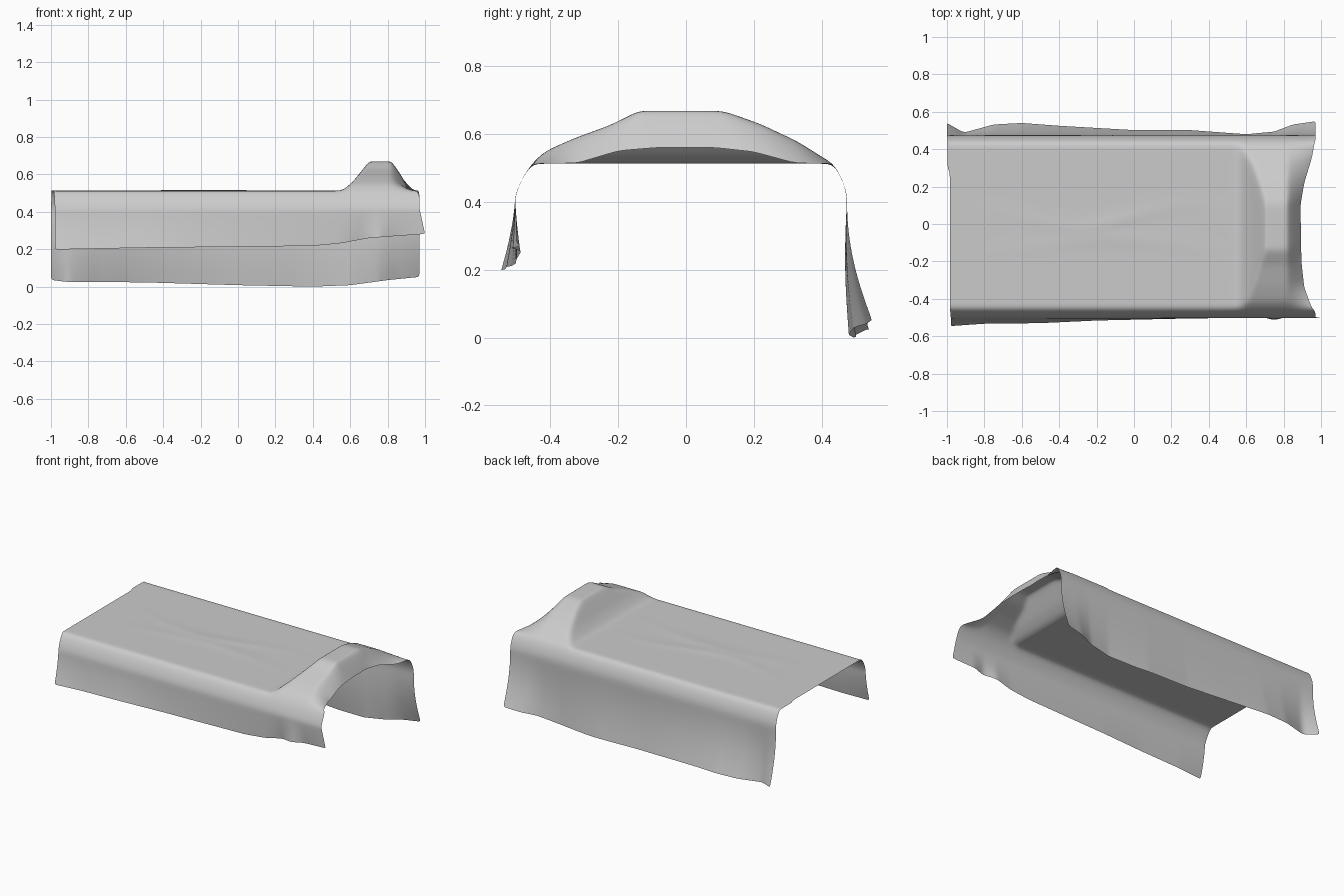
import bpy, bmesh, math

if "Cube" in bpy.data.objects:
    bpy.data.objects.remove(bpy.data.objects["Cube"])

def interp(x, pts):
    """Piecewise linear lookup in a list of (x, value) pairs."""
    if x <= pts[0][0]:
        return pts[0][1]
    for (a, va), (b, vb) in zip(pts, pts[1:]):
        if x <= b:
            return va + (vb - va) * (x - a) / (b - a)
    return pts[-1][1]

TOP = 0.513
# Hem curves along the length: sideways position and height
FRONT_Y = [(-1, -.547), (-.8, -.533), (-.5, -.53), (-.2, -.516), (.2, -.507), (.55, -.5),
           (.66, -.487), (.75, -.515), (.83, -.49), (1, -.5)]
FRONT_Z = [(-1, .198), (-.5, .208), (0, .213), (.4, .218), (.55, .232), (.7, .26), (1, .282)]
BACK_Y = [(-1, .54), (-.91, .488), (-.75, .532), (-.6, .54), (-.4, .525), (0, .502),
          (.3, .502), (.6, .48), (.75, .494), (.85, .532), (1, .553)]
BACK_Z = [(-1, .036), (-.92, .026), (-.5, .023), (0, .008), (.4, 0), (.6, .008), (.8, .035), (1, .055)]
# Pillow bump: height across the width, slope along the length, open edge at the head end
BUMP = [(-.455, 0), (-.42, .035), (-.33, .075), (-.22, .115), (-.14, .156), (.11, .156),
        (.22, .117), (.33, .065), (.42, .008), (.44, 0)]
RISE = [(.54, 0), (.57, .008), (.62, .055), (.70, .155), (.73, .2)]
END_Z = [(-.42, 0), (-.32, .002), (-.2, .038), (-.08, .048), (.08, .048), (.2, .035), (.32, .002), (.42, 0)]
END_X = [(-.5, .97), (-.42, .94), (-.34, .91), (-.2, .895), (.1, .89), (.22, .91), (.35, .95), (.45, .968)]

def length_map(b, left, right):
    """Stretch only the end portions so the sheet outline follows its edges."""
    if b > .6:
        return .6 + (b - .6) / .4 * (right - .6)
    if b < -.6:
        return -.6 + (b + .6) / .4 * (-.6 - left)
    return b

def top_point(b, y):
    end = interp(y, END_X)
    x = length_map(b, -.985 - .012 * (y > .3), end)
    h, e = interp(y, BUMP), min(interp(y, END_Z), interp(y, BUMP))
    z = min(h, interp(x, RISE))
    if x > .82:
        f = (x - .82) / (end - .82)
        z = h + (e - h) * f ** 1.1
    # Soft meandering wrinkles on the flat part
    fade = max(0, 1 - abs(x + .15) / .7) * max(0, 1 - abs(y) / .4)
    wave = math.exp(-((y - .04 - .06 * math.sin(5 * x)) / .035) ** 2)
    wave += math.exp(-((y + .12 - .04 * math.sin(4 * x + 2)) / .04) ** 2)
    return x, y, TOP + z + .005 * fade * wave

def drape_point(b, t, front):
    right = .97 + (.03 * t if front else 0)
    left = -.978 if front else -1.0
    x = length_map(b, left, right)
    y0 = -.504 if front else .476
    hy = interp(x, FRONT_Y if front else BACK_Y)
    hz = interp(x, FRONT_Z if front else BACK_Z)
    belly = 0 if front else -.008 * math.sin(math.pi * t)
    return x, y0 + (hy - y0) * t ** 1.6 + belly, .42 + (hz - .42) * t

def shoulder(b, y, z):
    x = length_map(b, -.982 if y < 0 else -.998, .97)
    return x, y, z

def section(b):
    """One cross strip of the blanket: front hem, over the top, back hem."""
    pts = [drape_point(b, 1 - i / 9, True) for i in range(10)]
    pts += [shoulder(b, -.488, .46), shoulder(b, -.467, .497)]
    pts += [top_point(b, -.45 + .88 * i / 34) for i in range(35)]
    pts += [shoulder(b, .446, .497), shoulder(b, .464, .46)]
    pts += [drape_point(b, i / 12, False) for i in range(13)]
    return pts

# Blanket: a single open sheet draped over bed and pillow
bm = bmesh.new()
N = 100
rows = [[bm.verts.new(p) for p in section(-1 + 2 * i / N)] for i in range(N + 1)]
for r0, r1 in zip(rows, rows[1:]):
    for j in range(len(r0) - 1):
        bm.faces.new((r0[j], r1[j], r1[j + 1], r0[j + 1]))
# Relax the cloth, keeping the outline
inner = [v for v in bm.verts if not v.is_boundary]
bmesh.ops.smooth_vert(bm, verts=inner, factor=.4, use_axis_x=True, use_axis_y=True, use_axis_z=True)
mesh = bpy.data.meshes.new("blanket")
bm.to_mesh(mesh)
bm.free()
mesh.shade_smooth()
blanket = bpy.data.objects.new("blanket", mesh)
bpy.context.collection.objects.link(blanket)
sub = blanket.modifiers.new("soft_cloth", 'SUBSURF')
sub.levels = sub.render_levels = 1
